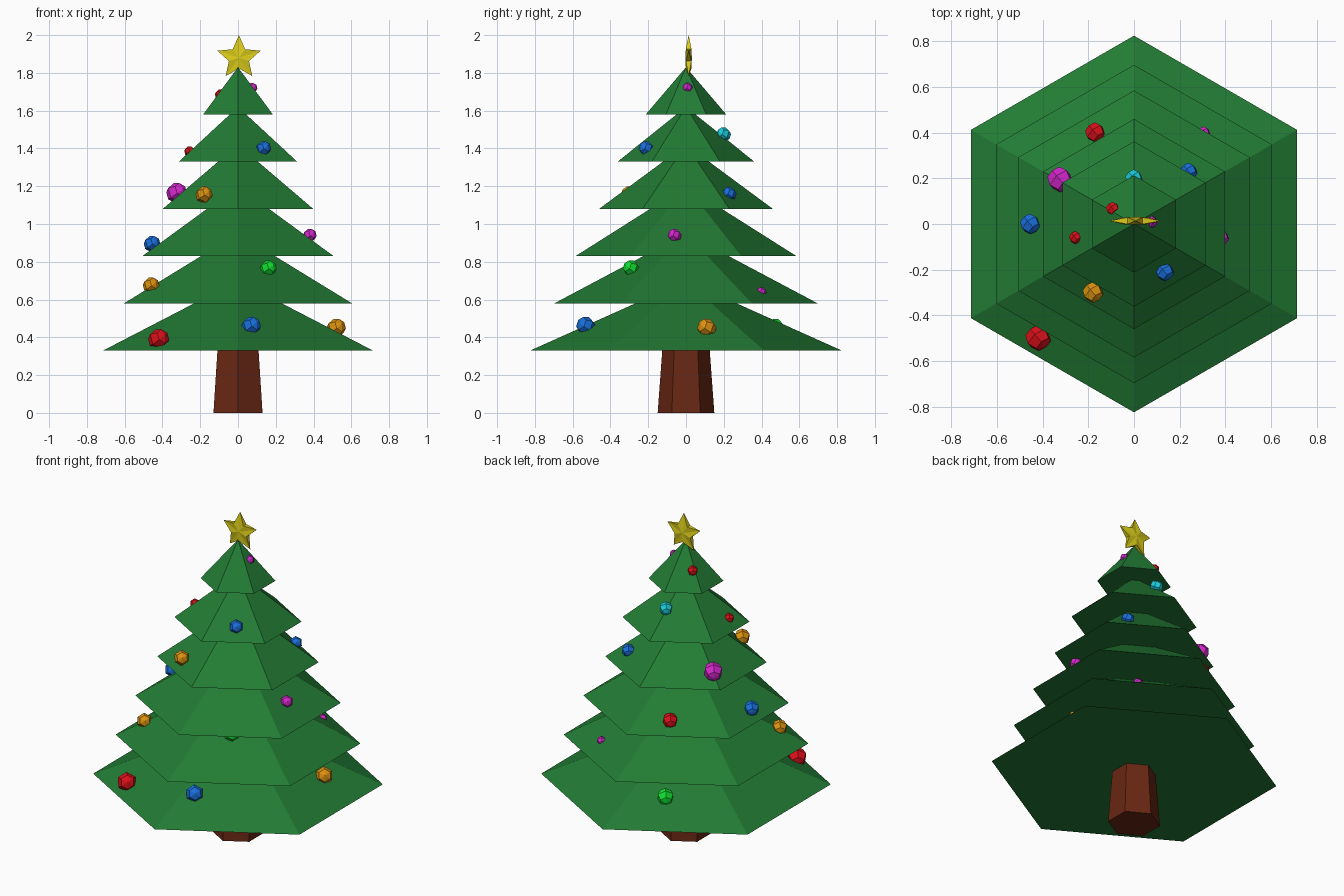
import bpy
from math import sin, cos, pi
from mathutils import Vector

if "Cube" in bpy.data.objects:
    bpy.data.objects.remove(bpy.data.objects["Cube"])


def material(name, rgb):
    m = bpy.data.materials.new(name)
    m.diffuse_color = (*rgb, 1)
    m.use_nodes = True
    m.node_tree.nodes["Principled BSDF"].inputs["Base Color"].default_value = m.diffuse_color
    return m


GREEN = material("needles", (0.016, 0.2, 0.035))
BROWN = material("bark", (0.14, 0.02, 0.007))
GOLD = material("gold", (0.7, 0.6, 0.01))
BALLS = {
    "red": material("red", (0.72, 0.005, 0.01)),
    "blue": material("blue", (0.01, 0.16, 0.72)),
    "orange": material("orange", (0.72, 0.29, 0.005)),
    "green": material("bright_green", (0.005, 0.72, 0.03)),
    "purple": material("purple", (0.65, 0.02, 0.6)),
    "cyan": material("cyan", (0.01, 0.6, 0.7)),
}


def cone(name, r1, r2, z0, z1, mat):
    bpy.ops.mesh.primitive_cone_add(vertices=6, radius1=r1, radius2=r2,
                                    depth=z1 - z0, location=(0, 0, (z0 + z1) / 2))
    ob = bpy.context.object
    ob.name = name
    ob.data.materials.append(mat)


# Trunk
cone("trunk", 0.15, 0.125, 0, 0.34, BROWN)

# Hexagonal foliage tiers: base height, corner radius, apex height
tiers = [(0.33, 0.825, 0.70), (0.58, 0.697, 0.95), (0.83, 0.585, 1.20),
         (1.08, 0.46, 1.42), (1.33, 0.362, 1.62), (1.58, 0.213, 1.83)]
for i, (z, r, top) in enumerate(tiers):
    cone(f"foliage_tier_{i + 1}", r, 0, z, top, GREEN)

# Ornaments: colour, position, radius
ornaments = [
    ("red", (-0.42, -0.50, 0.39), 0.057), ("blue", (0.07, -0.53, 0.46), 0.052),
    ("orange", (0.52, 0.11, 0.45), 0.052), ("green", (-0.19, 0.475, 0.45), 0.05),
    ("green", (0.16, -0.29, 0.765), 0.045), ("orange", (-0.46, -0.27, 0.675), 0.045),
    ("purple", (0.306, 0.40, 0.64), 0.027), ("blue", (-0.455, 0, 0.895), 0.045),
    ("purple", (0.38, -0.06, 0.94), 0.037), ("red", (-0.17, 0.40, 0.895), 0.045),
    ("purple", (-0.325, 0.195, 1.165), 0.056), ("orange", (-0.18, -0.30, 1.155), 0.046),
    ("blue", (0.24, 0.23, 1.16), 0.038), ("blue", (0.135, -0.21, 1.40), 0.041),
    ("red", (-0.257, -0.06, 1.385), 0.028), ("cyan", (0, 0.2, 1.475), 0.039),
    ("red", (-0.093, 0.067, 1.685), 0.03), ("purple", (0.075, 0.01, 1.72), 0.028),
]
tilt = Vector((0.6, -0.7, 0.4)).to_track_quat('Z', 'Y').to_euler()
for i, (colour, pos, r) in enumerate(ornaments):
    bpy.ops.mesh.primitive_uv_sphere_add(segments=6, ring_count=4, radius=r,
                                         location=pos, rotation=tilt)
    ob = bpy.context.object
    ob.name = f"ornament_{i + 1}"
    ob.data.materials.append(BALLS[colour])

# Star: thick at the centre and inner corners, sharp at the five tips
verts = [(0, -0.017, 0), (0, 0.017, 0)]
for k in range(10):
    a = pi * k / 5
    r, t = (0.12, 0) if k % 2 == 0 else (0.056, 0.015)
    for y in ((0,) if k % 2 == 0 else (-t, t)):
        verts.append((r * sin(a), y, r * cos(a)))
faces = []
for k in range(5):
    tip, f, b = 2 + 3 * k, 3 + 3 * k, 4 + 3 * k
    pf, pb = 3 + 3 * ((k - 1) % 5), 4 + 3 * ((k - 1) % 5)
    faces += [(0, tip, pf), (0, f, tip), (1, pb, tip), (1, tip, b),
              (tip, f, b), (tip, pb, pf)]
me = bpy.data.meshes.new("star")
me.from_pydata(verts, [], faces)
me.materials.append(GOLD)
star = bpy.data.objects.new("star", me)
star.location = (0.005, 0.014, 1.88)
bpy.context.collection.objects.link(star)
